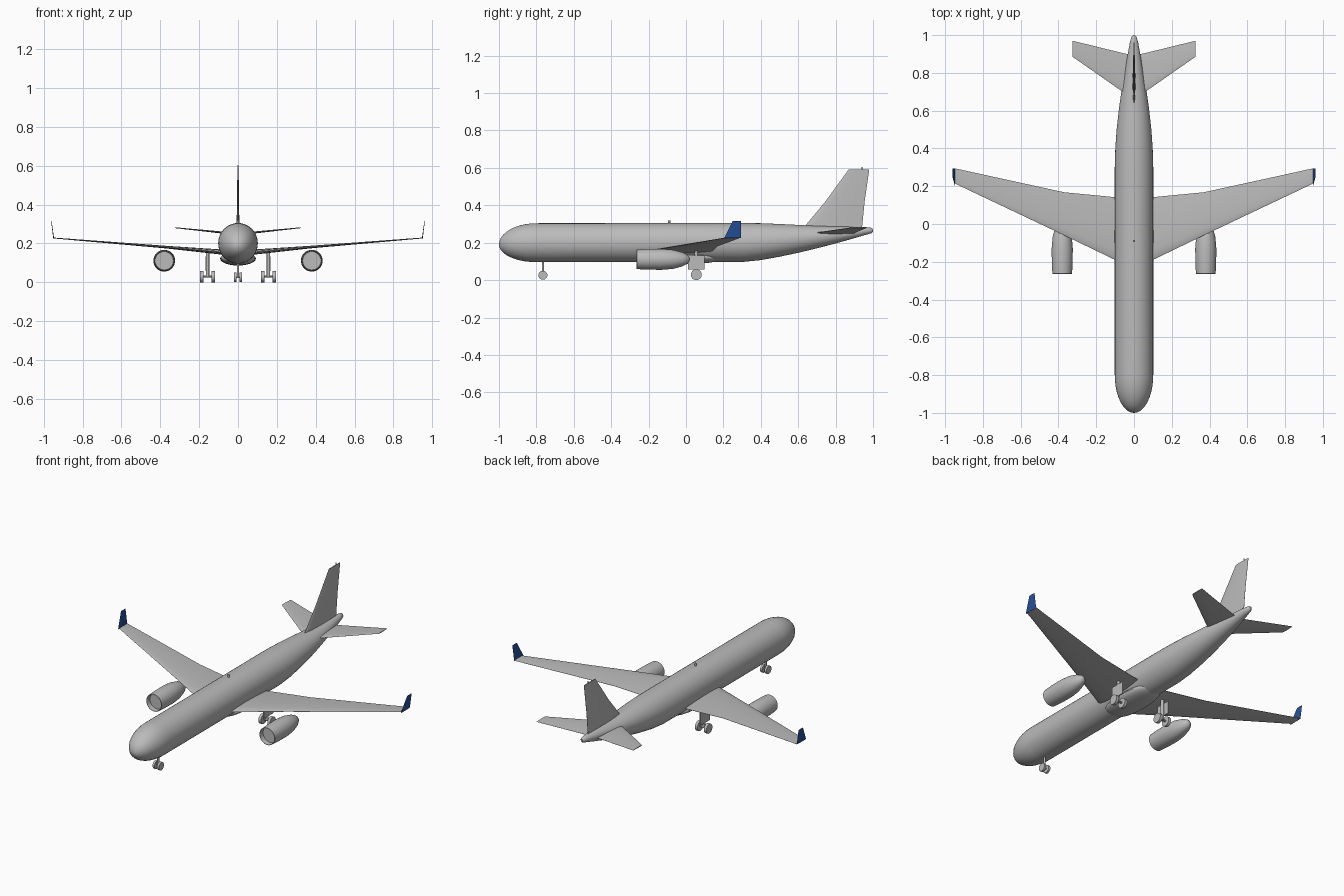
import bpy, bmesh, math
from mathutils import Vector, Matrix

cube = bpy.data.objects.get("Cube")
if cube:
    bpy.data.objects.remove(cube, do_unlink=True)


def material(name, rgb):
    m = bpy.data.materials.new(name)
    m.use_nodes = True
    m.diffuse_color = (*rgb, 1)
    m.node_tree.nodes["Principled BSDF"].inputs["Base Color"].default_value = (*rgb, 1)
    return m


GREY = material("light grey", (0.5, 0.5, 0.5))
BLUE = material("blue", (0.02, 0.08, 0.32))


def finish(name, bm, mat=GREY, smooth=35):
    bmesh.ops.remove_doubles(bm, verts=bm.verts, dist=1e-5)
    bmesh.ops.recalc_face_normals(bm, faces=bm.faces)
    mesh = bpy.data.meshes.new(name)
    bm.to_mesh(mesh)
    bm.free()
    mesh.materials.append(mat)
    ob = bpy.data.objects.new(name, mesh)
    bpy.context.collection.objects.link(ob)
    bpy.ops.object.select_all(action="DESELECT")
    ob.select_set(True)
    bpy.context.view_layer.objects.active = ob
    bpy.ops.object.shade_smooth_by_angle(angle=math.radians(smooth))
    return ob


def loft(name, rings, mat=GREY, smooth=35):
    """Skin closed rings of equal point count and cap both ends."""
    bm = bmesh.new()
    loops = [[bm.verts.new(p) for p in ring] for ring in rings]
    n = len(loops[0])
    for a, b in zip(loops, loops[1:]):
        for i in range(n):
            j = (i + 1) % n
            bm.faces.new((a[i], a[j], b[j], b[i]))
    bm.faces.new(loops[0])
    bm.faces.new(loops[-1])
    return finish(name, bm, mat, smooth)


def ellipse(x, y, z, rx, rz, n=40):
    angles = [math.tau * i / n for i in range(n)]
    return [Vector((x + rx * math.cos(a), y, z + rz * math.sin(a))) for a in angles]


def airfoil(lead, trail, thick, normal, n=8):
    """Rounded leading edge, thin trailing edge, from two chord points."""
    lead, trail, normal = Vector(lead), Vector(trail), Vector(normal)
    chord = [(1 - math.cos(math.pi * i / n)) / 2 for i in range(n + 1)]

    def half(t):
        return thick * (1.45 * math.sqrt(t) - 0.6 * t - 0.83 * t * t) + thick * 0.02
    top = [lead.lerp(trail, t) + normal * half(t) for t in chord]
    low = [lead.lerp(trail, t) - normal * half(t) for t in reversed(chord)]
    return top + low


def box(name, center, size):
    bm = bmesh.new()
    bmesh.ops.create_cube(bm, size=1, matrix=Matrix.Translation(center) @ Matrix.Diagonal((*size, 1)))
    return finish(name, bm)


def cylinder(name, center, radius, depth, axis="Z", n=20):
    rot = Matrix.Rotation(math.pi / 2, 4, "Y") if axis == "X" else Matrix()
    bm = bmesh.new()
    bmesh.ops.create_cone(bm, cap_ends=True, segments=n, radius1=radius, radius2=radius,
                          depth=depth, matrix=Matrix.Translation(center) @ rot)
    return finish(name, bm)


# Fuselage: rounded nose, straight tube, upswept tail
hull = []
for i in range(11):
    a = math.pi / 2 * (i + 0.15) / 10.15
    r = 0.104 * math.sin(a)
    hull.append(ellipse(0, -0.8 - 0.2 * math.cos(a), 0.19 + 0.01 * math.sin(a), r * 0.98, r))
tail = [(0.3, 0.097, 0.305, 0.102), (0.4, 0.107, 0.304, 0.099), (0.5, 0.125, 0.3, 0.092),
        (0.6, 0.146, 0.295, 0.081), (0.7, 0.17, 0.29, 0.067), (0.8, 0.196, 0.287, 0.051),
        (0.9, 0.224, 0.285, 0.033), (0.96, 0.242, 0.283, 0.022), (0.99, 0.25, 0.28, 0.014),
        (1.0, 0.258, 0.273, 0.006)]
for y, low, top, rx in tail:
    hull.append(ellipse(0, y, (low + top) / 2, rx, (top - low) / 2))
loft("fuselage", hull)

# Belly fairing between the wings
loft("belly_fairing", [ellipse(0, 0.19 * math.cos(a) - 0.01, 0.122, 0.092 * math.sin(a) ** 0.6,
                               0.036 * math.sin(a) ** 0.6, 24)
                       for a in [math.pi * (i + 0.1) / 12.2 for i in range(13)]])

# Fin, with small antennas on fin and roof
fin = [(0.62, 0.94, 0.27, 0.013), (0.745, 0.955, 0.42, 0.01), (0.87, 0.98, 0.592, 0.005)]
loft("tail_fin", [airfoil((0, a, z), (0, b, z), t, (1, 0, 0)) for a, b, z, t in fin])
cylinder("fin_antenna", (0, 0.94, 0.597), 0.003, 0.014, n=8)
cylinder("roof_beacon", (0, -0.09, 0.31), 0.006, 0.02, n=12)

# Paired parts
wing = [(0.03, -0.225, 0.138, 0.15, 0.026), (0.1, -0.19, 0.142, 0.157, 0.023),
        (0.37, -0.06, 0.168, 0.181, 0.012), (0.95, 0.215, 0.295, 0.228, 0.004)]
stabiliser = [(0.01, 0.665, 0.895, 0.248, 0.011), (0.06, 0.7, 0.905, 0.254, 0.01),
              (0.325, 0.885, 0.97, 0.281, 0.004)]
winglet = [(0.949, 0.205, 0.293, 0.226, 0.004), (0.961, 0.25, 0.293, 0.316, 0.002)]
nacelle = [(-0.235, 0.001), (-0.235, 0.047), (-0.265, 0.049), (-0.263, 0.052), (-0.21, 0.055),
           (-0.13, 0.056), (-0.07, 0.051), (-0.02, 0.038), (0.008, 0.024), (0.018, 0.012), (0.021, 0.001)]

for side, s in (("left", 1), ("right", -1)):
    for name, rows in (("wing", wing), ("stabiliser", stabiliser)):
        loft(f"{side}_{name}", [airfoil((s * x, a, z), (s * x, b, z), t, (0, 0, 1))
                                for x, a, b, z, t in rows])
    loft(f"{side}_winglet", [airfoil((s * x, a, z), (s * x, b, z), t, (1, 0, 0))
                             for x, a, b, z, t in winglet], BLUE)
    loft(f"{side}_engine", [ellipse(s * 0.38, y, 0.111, r, r, 32) for y, r in nacelle])

    # Main gear: strut, door, axle and two wheels
    gx = s * 0.157
    cylinder(f"{side}_main_strut", (gx, 0.055, 0.095), 0.009, 0.13, n=12)
    box(f"{side}_gear_door", (gx + s * 0.008, 0.055, 0.095), (0.006, 0.09, 0.075))
    cylinder(f"{side}_main_axle", (gx, 0.055, 0.03), 0.006, 0.06, "X", 10)
    for end, d in (("outer", 0.03), ("inner", -0.03)):
        cylinder(f"{side}_{end}_main_wheel", (gx + s * d, 0.055, 0.029), 0.029, 0.017, "X", 24)
    cylinder(f"{side}_nose_wheel", (s * 0.015, -0.765, 0.026), 0.024, 0.013, "X", 24)

# Nose gear strut and axle
cylinder("nose_strut", (0, -0.765, 0.067), 0.006, 0.085, n=12)
cylinder("nose_axle", (0, -0.765, 0.026), 0.005, 0.03, "X", 10)
